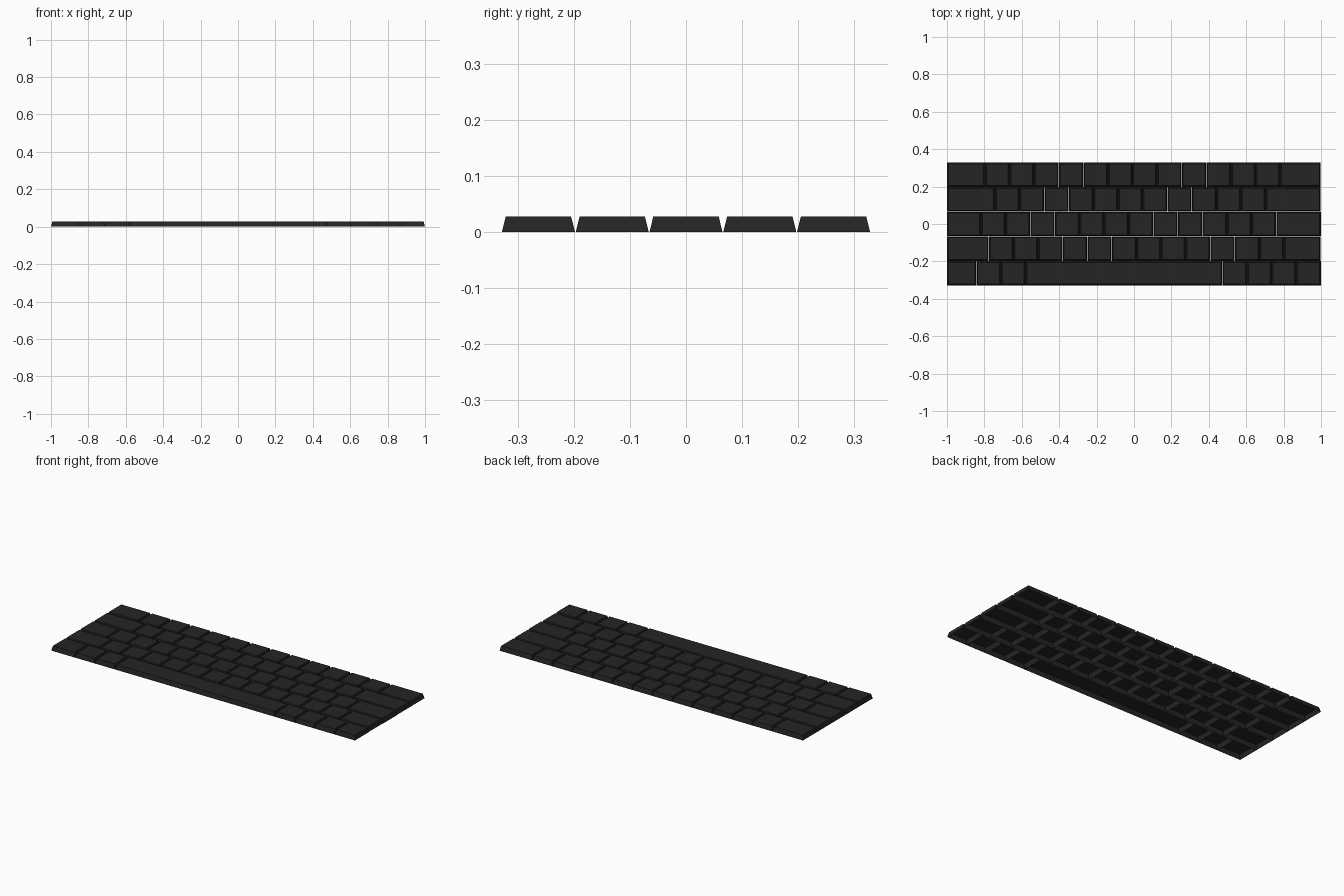
import bpy

if "Cube" in bpy.data.objects:
    bpy.data.objects.remove(bpy.data.objects["Cube"])

PITCH = 0.1315    # one key unit
TAPER = 0.0075    # how far the cap top is drawn in on each side
GAP = 0.0006      # sliver between neighbouring caps

plastic = bpy.data.materials.new("black_plastic")
plastic.diffuse_color = (0.018, 0.018, 0.018, 1)
plastic.use_nodes = True
plastic.node_tree.nodes["Principled BSDF"].inputs["Base Color"].default_value = plastic.diffuse_color


def keycap(name, x0, x1, y0, y1, h):
    """Tapered hollow keycap, open underneath."""
    def ring(d, z):
        return [(x0 + d, y0 + d, z), (x1 - d, y0 + d, z),
                (x1 - d, y1 - d, z), (x0 + d, y1 - d, z)]
    verts = ring(GAP, 0) + ring(TAPER, h)
    faces = [(i, (i + 1) % 4, (i + 1) % 4 + 4, i + 4) for i in range(4)]
    faces.append((4, 5, 6, 7))
    mesh = bpy.data.meshes.new(name)
    mesh.from_pydata(verts, [], faces)
    mesh.materials.append(plastic)
    obj = bpy.data.objects.new(name, mesh)
    bpy.context.collection.objects.link(obj)


# rows front to back: name, left edge of the unit keys, groups of unit widths, right edge, height
rows = [
    ("bottom_row", -0.843, [1, 1, 8, 1, 1, 1], 1.0, 0.0275),
    ("lower_letter_row", -0.776, [1] * 12, 0.998, 0.0275),
    ("home_row", -0.818, [1] * 12, 1.0, 0.028),
    ("upper_letter_row", -0.743, [1] * 11, 0.998, 0.028),
    ("number_row", -0.797, [1] * 12, 0.998, 0.028),
]

for r, (name, start, widths, right, h) in enumerate(rows):
    # wide end keys fill the space left and right of the unit keys
    edges = [-1.0, start]
    for w in widths:
        edges.append(edges[-1] + w * PITCH)
    edges.append(right)
    y0 = (r - 2.5) * PITCH
    for k in range(len(edges) - 1):
        part = "space_bar" if edges[k + 1] - edges[k] > 0.5 else f"{name}_key_{k + 1}"
        keycap(part, edges[k], edges[k + 1], y0, y0 + PITCH, h)
